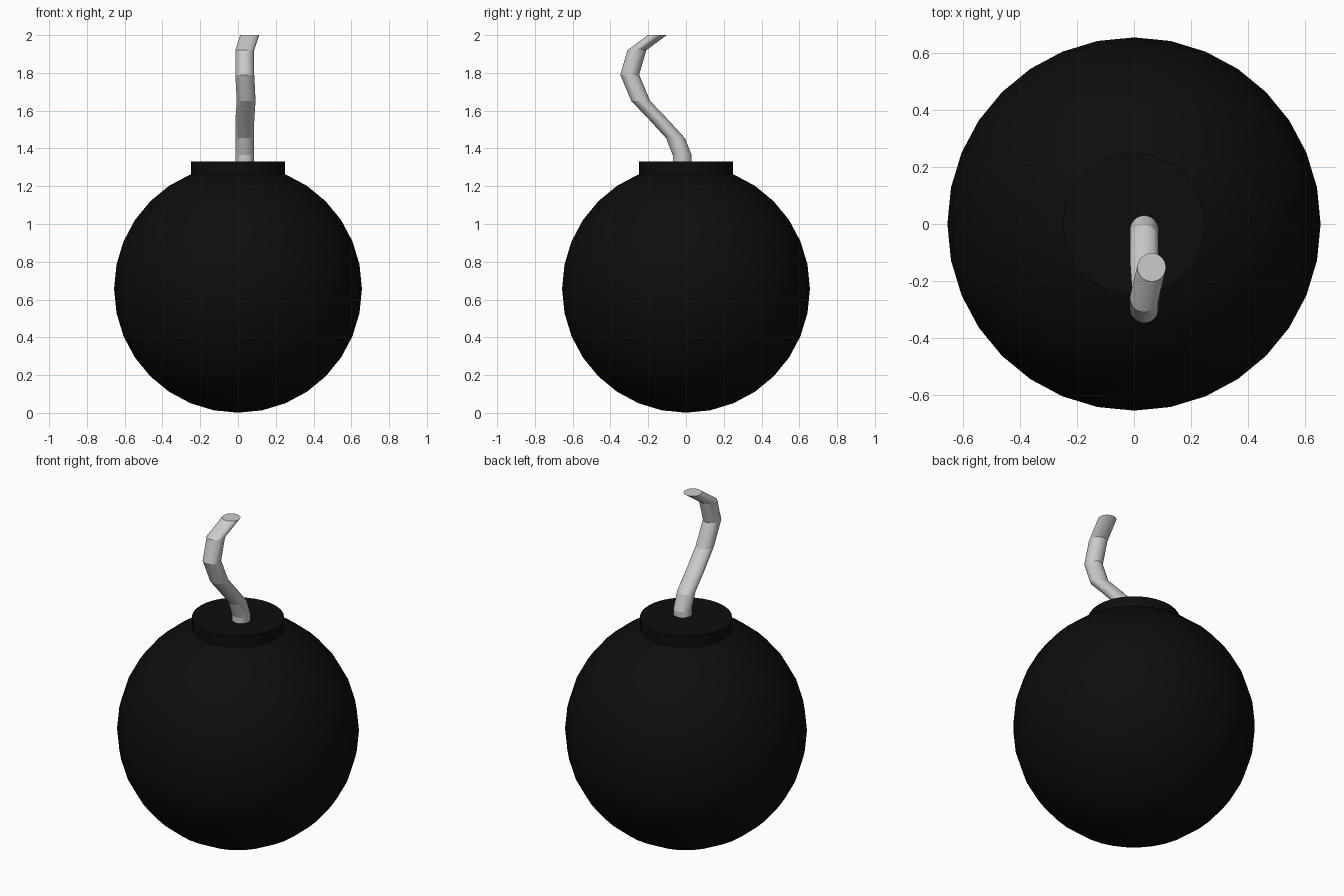
import bpy, bmesh, math
from mathutils import Vector

if "Cube" in bpy.data.objects:
    bpy.data.objects.remove(bpy.data.objects["Cube"])


def material(name, color):
    m = bpy.data.materials.new(name)
    m.diffuse_color = color
    m.use_nodes = True
    m.node_tree.nodes["Principled BSDF"].inputs["Base Color"].default_value = m.diffuse_color
    return m


def finish(obj, name, angle, mat=None):
    obj.name = name
    if mat:
        obj.data.materials.append(mat)
    bpy.ops.object.select_all(action='DESELECT')
    obj.select_set(True)
    bpy.context.view_layer.objects.active = obj
    bpy.ops.object.shade_smooth_by_angle(angle=math.radians(angle))


black = material("black", (0.004, 0.004, 0.004, 1))

# Round body
bpy.ops.mesh.primitive_uv_sphere_add(segments=32, ring_count=16, radius=0.656, location=(0, 0, 0.657))
finish(bpy.context.object, "body", 30, black)

# Collar on top
bpy.ops.mesh.primitive_cylinder_add(vertices=32, radius=0.25, depth=0.13, location=(0, 0, 1.265))
finish(bpy.context.object, "collar", 30, black)

# Curved fuse: level rings swept along a bent path
path = [(0.036, -0.02, 1.29), (0.036, -0.02, 1.364), (0.036, -0.055, 1.454),
        (0.036, -0.137, 1.544), (0.043, -0.24, 1.652), (0.036, -0.298, 1.79),
        (0.036, -0.26, 1.92), (0.062, -0.152, 2.0)]
SIDES, RADIUS = 32, 0.05
bm = bmesh.new()
rings = []
for p in path:
    rings.append([bm.verts.new(Vector(p) + Vector((RADIUS * math.cos(a), RADIUS * math.sin(a), 0)))
                  for a in (2 * math.pi * i / SIDES for i in range(SIDES))])
for low, high in zip(rings, rings[1:]):
    for i in range(SIDES):
        j = (i + 1) % SIDES
        bm.faces.new((low[i], low[j], high[j], high[i]))
bm.faces.new(rings[0][::-1])
bm.faces.new(rings[-1])
mesh = bpy.data.meshes.new("fuse")
bm.to_mesh(mesh)
bm.free()
fuse = bpy.data.objects.new("fuse", mesh)
bpy.context.collection.objects.link(fuse)
finish(fuse, "fuse", 14)
